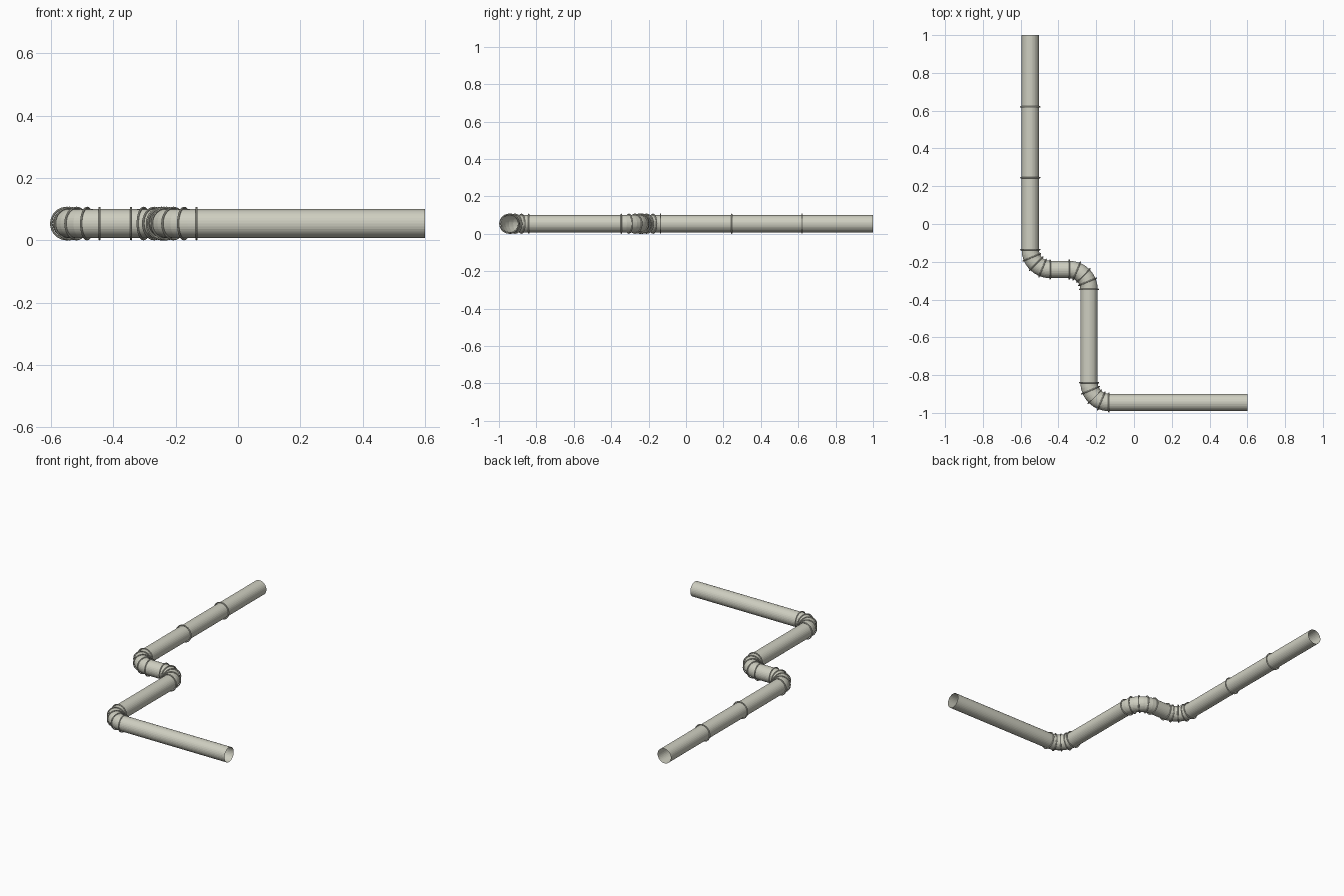
import bpy, bmesh, math
from mathutils import Vector, Matrix

if "Cube" in bpy.data.objects:
    bpy.data.objects.remove(bpy.data.objects["Cube"])

RADIUS, BEND, AXIS_Z, SIDES = 0.046, 0.105, 0.054, 32
RING_MAJOR, RING_MINOR = 0.0505, 0.0035

metal = bpy.data.materials.new("pale_grey_metal")
metal.use_nodes = True
COLOR = (0.62, 0.62, 0.53, 1)
metal.diffuse_color = COLOR
metal.node_tree.nodes["Principled BSDF"].inputs["Base Color"].default_value = COLOR


def frame(point, direction):
    """Matrix whose z axis runs along the pipe and whose x axis is world up."""
    d, up = Vector(direction).normalized(), Vector((0, 0, 1))
    side = d.cross(up)
    rot = Matrix((up, side, d)).transposed().to_4x4()
    return Matrix.Translation(point) @ rot


def finish(bm, name):
    bmesh.ops.recalc_face_normals(bm, faces=bm.faces)
    mesh = bpy.data.meshes.new(name)
    bm.to_mesh(mesh)
    bm.free()
    mesh.materials.append(metal)
    obj = bpy.data.objects.new(name, mesh)
    bpy.context.collection.objects.link(obj)
    return obj


def circle(bm, mat, radius, count, z=0, offset=0):
    return [bm.verts.new(mat @ Vector((radius * math.cos(a), radius * math.sin(a), z)))
            for a in (math.tau * (i + offset) / count for i in range(count))]


def bridge(bm, loops):
    for a, b in zip(loops, loops[1:]):
        for i in range(len(a)):
            j = (i + 1) % len(a)
            bm.faces.new((a[i], a[j], b[j], b[i]))


def tube(name, stations):
    """Open-ended pipe swept through (point, direction) stations."""
    bm = bmesh.new()
    bridge(bm, [circle(bm, frame(p, d), RADIUS, SIDES) for p, d in stations])
    return finish(bm, name)


def ring(name, point, direction):
    """Thin rounded bead around a pipe."""
    bm = bmesh.new()
    mat = frame(point, direction)
    loops = []
    for k in range(8):
        a = math.tau * k / 8
        loops.append(circle(bm, mat, RING_MAJOR + RING_MINOR * math.cos(a), SIDES,
                            RING_MINOR * math.sin(a)))
    bridge(bm, loops + loops[:1])
    return finish(bm, name)


def elbow(name, corner, d_in, d_out):
    """Quarter bend with five beads; returns its start and end points."""
    start, end = corner - d_in * BEND, corner + d_out * BEND
    centre = start + d_out * BEND

    def station(a):
        point = centre - d_out * BEND * math.cos(a) + d_in * BEND * math.sin(a)
        return point, d_in * math.cos(a) + d_out * math.sin(a)

    tube(name, [station(math.pi / 2 * i / 8) for i in range(9)])
    for i in range(5):
        ring(f"{name}_bead_{i + 1}", *station(math.pi / 2 * i / 4))
    return start, end


# Route of the pipe's centre line
route = [Vector((x, y, AXIS_Z)) for x, y in
         ((-0.549, 1), (-0.549, -0.241), (-0.238, -0.241), (-0.238, -0.945), (0.6, -0.945))]
dirs = [(b - a).normalized() for a, b in zip(route, route[1:])]

# Elbows at each corner, straight pipes between them
begin = route[0]
for n, corner in enumerate(route[1:-1]):
    start, end = elbow(f"elbow_{n + 1}", corner, dirs[n], dirs[n + 1])
    tube(f"straight_pipe_{n + 1}", [(begin, dirs[n]), (start, dirs[n])])
    begin = end
tube("straight_pipe_4", [(begin, dirs[-1]), (route[-1], dirs[-1])])

# Joint beads on the long rear run
for n, y in enumerate((0.62, 0.245)):
    ring(f"joint_bead_{n + 1}", Vector((route[0].x, y, AXIS_Z)), dirs[0])
